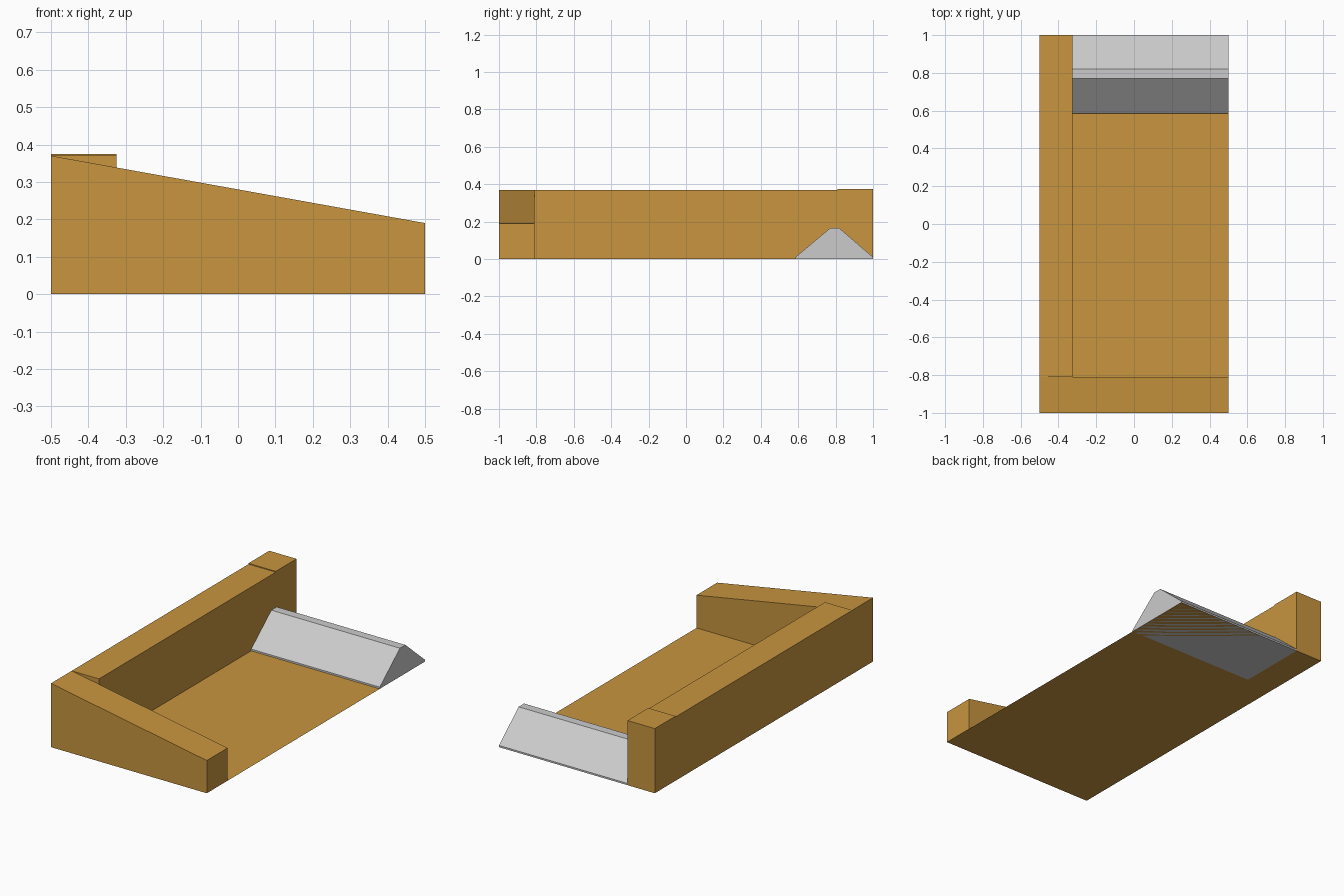
import bpy

if "Cube" in bpy.data.objects:
    bpy.data.objects.remove(bpy.data.objects["Cube"])

wood = bpy.data.materials.new("wood")
wood.diffuse_color = (0.58, 0.30, 0.05, 1)
wood.use_nodes = True
wood.node_tree.nodes["Principled BSDF"].inputs["Base Color"].default_value = wood.diffuse_color


def extrude(name, profile, axis, start, end, mat=None):
    """Extrude a 2D profile along x (profile is y,z) or y (profile is x,z)."""
    n = len(profile)
    place = (lambda p, t: (t, p[0], p[1])) if axis == "x" else (lambda p, t: (p[0], t, p[1]))
    verts = [place(p, t) for t in (start, end) for p in profile]
    caps = [tuple(reversed(range(n))), tuple(range(n, 2 * n))]
    sides = [(i, (i + 1) % n, n + (i + 1) % n, n + i) for i in range(n)]
    faces = caps + sides
    if axis == "y":
        faces = [tuple(reversed(f)) for f in faces]
    mesh = bpy.data.meshes.new(name)
    mesh.from_pydata(verts, [], faces)
    if mat:
        mesh.materials.append(mat)
    obj = bpy.data.objects.new(name, mesh)
    bpy.context.collection.objects.link(obj)
    return obj


# Floor sheet
bpy.ops.mesh.primitive_plane_add(size=1)
floor = bpy.context.object
floor.name = "floor"
floor.scale = (1, 2, 1)
floor.data.materials.append(wood)

# Front wall, sloping down to the right
extrude("front_wall", [(-0.5, 0), (0.5, 0), (0.5, 0.19), (-0.5, 0.37)], "y", -1, -0.81, wood)

# Long left wall and its slightly taller end block
extrude("left_wall", [(-0.5, 0), (-0.325, 0), (-0.325, 0.37), (-0.5, 0.37)], "y", -0.81, 0.81, wood)
extrude("left_wall_end", [(-0.5, 0), (-0.325, 0), (-0.325, 0.375), (-0.5, 0.375)], "y", 0.81, 1, wood)

# Grey ridge with a thin base lip and a narrow flat top
extrude("ridge", [(0.585, 0), (1, 0), (1, 0.01), (0.82, 0.165), (0.77, 0.165), (0.585, 0.01)],
        "x", -0.325, 0.5)
